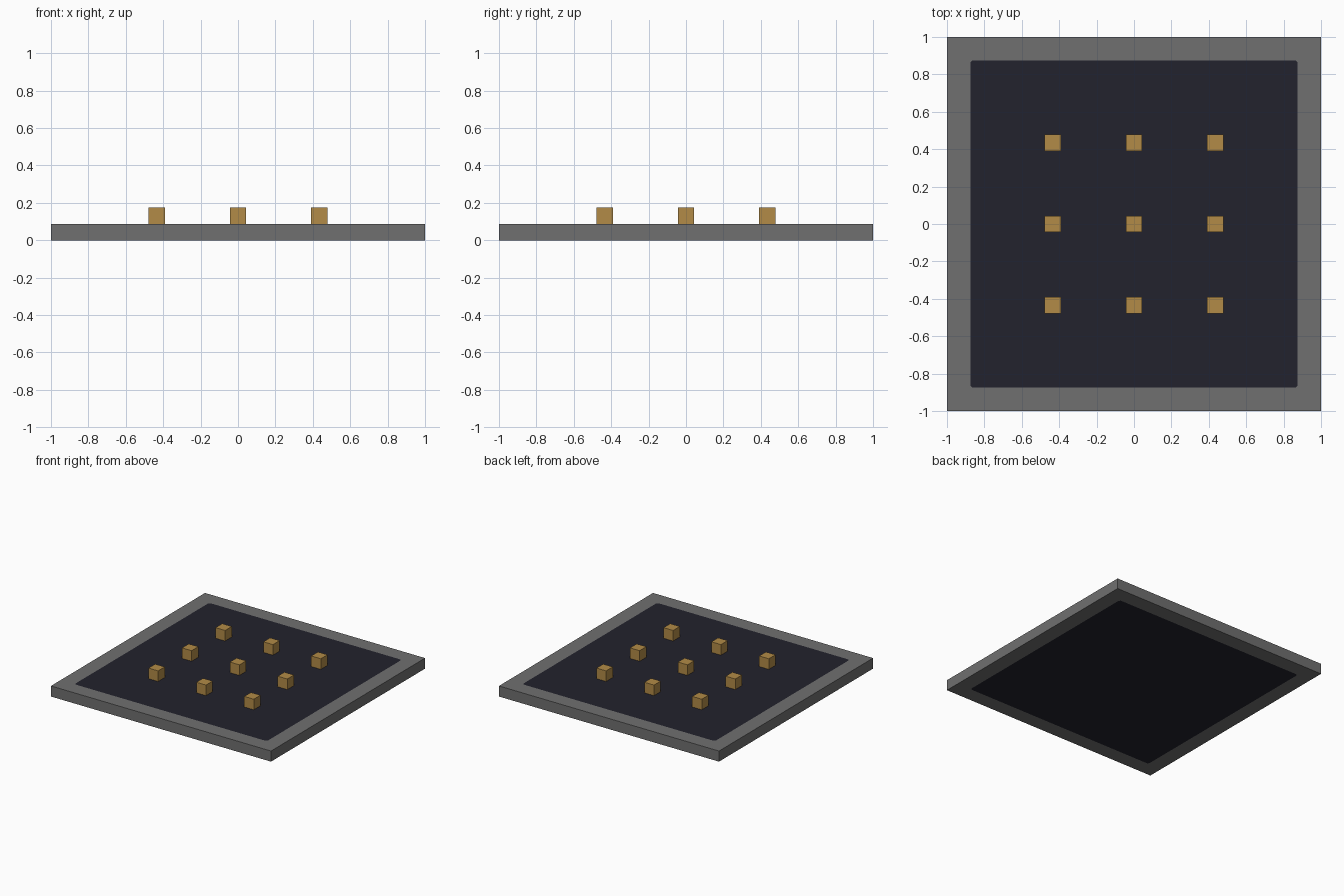
import bpy, bmesh

if "Cube" in bpy.data.objects:
    bpy.data.objects.remove(bpy.data.objects["Cube"], do_unlink=True)

THICK = 0.087     # slab thickness, also the stud size
SPACING = 0.435   # distance between studs


def srgb(r, g, b):
    return tuple((c / 255 / 12.92) if c < 11 else ((c / 255 + 0.055) / 1.055) ** 2.4
                 for c in (r, g, b)) + (1.0,)


def material(name, color):
    mat = bpy.data.materials.new(name)
    mat.use_nodes = True
    mat.diffuse_color = color
    mat.node_tree.nodes["Principled BSDF"].inputs["Base Color"].default_value = color
    return mat


grey = material("stone grey", srgb(112, 112, 112))
navy = material("dark navy", srgb(34, 34, 45))
gold = material("brass gold", srgb(178, 139, 71))


def box(name, size, center, mats):
    bm = bmesh.new()
    bmesh.ops.create_cube(bm, size=1)
    bmesh.ops.scale(bm, vec=size, verts=bm.verts)
    bmesh.ops.translate(bm, vec=center, verts=bm.verts)
    mesh = bpy.data.meshes.new(name)
    for mat in mats:
        mesh.materials.append(mat)
    obj = bpy.data.objects.new(name, mesh)
    bpy.context.collection.objects.link(obj)
    return obj, bm


# Slab with a dark flush panel on its top and bottom
slab, bm = box("base_slab", (2, 2, THICK), (0, 0, THICK / 2), [grey, navy])
bm.normal_update()
panels = [f for f in bm.faces if abs(f.normal.z) > 0.9]
bmesh.ops.inset_individual(bm, faces=panels, thickness=0.177)
corners = [v for f in panels for v in f.verts]
# Clip the panel corners slightly
bmesh.ops.bevel(bm, geom=corners, offset=0.012, segments=1, affect='VERTICES')
for f in bm.faces:
    center = f.calc_center_median()
    f.material_index = int(abs(center.x) < 0.1 and abs(center.y) < 0.1)
bm.to_mesh(slab.data)
bm.free()

# Three by three grid of cube studs
for row in (-1, 0, 1):
    for col in (-1, 0, 1):
        stud, bm = box(f"stud_{row + 2}_{col + 2}", (THICK, THICK, THICK),
                       (col * SPACING, row * SPACING, THICK * 1.5), [gold])
        bm.to_mesh(stud.data)
        bm.free()
